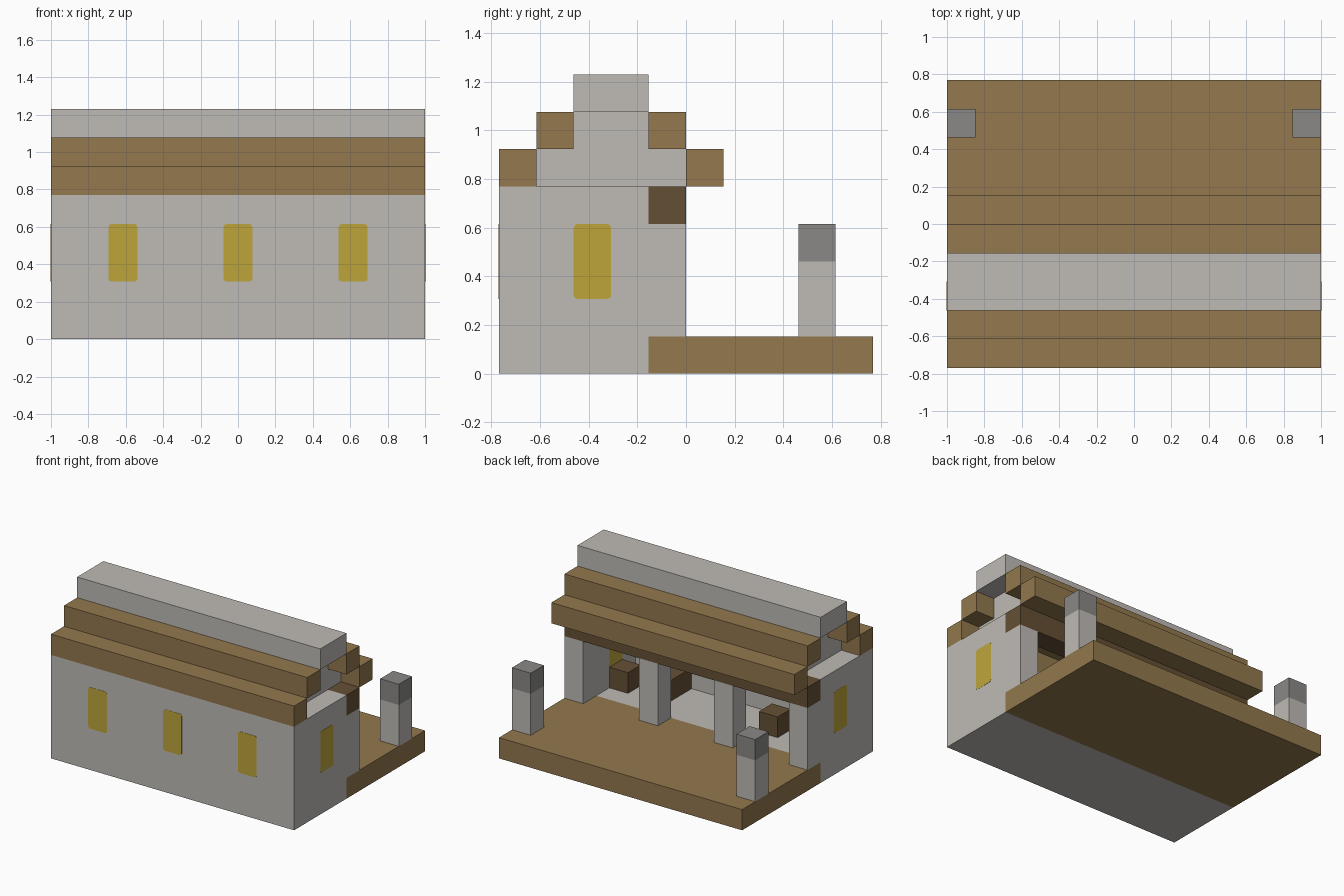
import bpy, bmesh
from mathutils import Vector

old = bpy.data.objects.get("Cube")
if old:
    bpy.data.objects.remove(old, do_unlink=True)

U = 2 / 13  # one block


def srgb(hexcode):
    vals = [int(hexcode[i:i + 2], 16) / 255 for i in (0, 2, 4)]
    return [v / 12.92 if v < 0.04 else ((v + 0.055) / 1.055) ** 2.4 for v in vals] + [1]


def material(name, hexcode):
    m = bpy.data.materials.new(name)
    m.use_nodes = True
    m.diffuse_color = srgb(hexcode)
    m.node_tree.nodes["Principled BSDF"].inputs["Base Color"].default_value = srgb(hexcode)
    return m


STONE = material("pale stone", "BFBBB6")
CAP = material("dark stone", "8A8987")
WOOD = material("brown planks", "93784E")
LOG = material("dark wood", "655034")
GLASS = material("yellow glass", "BFA53B")


def box(name, mat, x, y, z, chamfer_axis=None):
    """Box from (low, high) spans in block units, with optional cut corners around one axis."""
    lo, hi = (Vector(p) * U for p in zip(x, y, z))
    bm = bmesh.new()
    bmesh.ops.create_cube(bm, size=1)
    for v in bm.verts:
        v.co = Vector(((lo + hi) / 2)[i] + v.co[i] * (hi - lo)[i] for i in range(3))
    if chamfer_axis is not None:
        edges = [e for e in bm.edges
                 if abs((e.verts[0].co - e.verts[1].co).normalized()[chamfer_axis]) > 0.9]
        bmesh.ops.bevel(bm, geom=edges, offset=0.1 * U, segments=2, profile=0.5, affect='EDGES')
    me = bpy.data.meshes.new(name)
    bm.to_mesh(me)
    bm.free()
    me.materials.append(mat)
    ob = bpy.data.objects.new(name, me)
    bpy.context.collection.objects.link(ob)
    return ob


FULL = (-6.5, 6.5)


def end_span(side, outer, inner):
    return tuple(sorted((side * outer, side * inner)))


# Floors and front wall
box("porch_deck", WOOD, FULL, (-1, 5), (0, 1))
box("room_floor", STONE, (-5.5, 5.5), (-4, -1), (0, 1))
box("front_wall", STONE, (-5.5, 5.5), (-5, -4), (0, 5))

# End walls, recessed stepped gables, end windows and free-standing deck posts
for side, tag in ((1, "left"), (-1, "right")):
    outer = end_span(side, 6.5, 5.5)
    recessed = end_span(side, 5.5, 4.5)
    box(tag + "_end_wall", STONE, outer, (-5, -1), (0, 5))
    box(tag + "_gable_lower", STONE, recessed, (-4, 0), (5, 6))
    box(tag + "_gable_upper", STONE, recessed, (-3, -1), (6, 7))
    box(tag + "_end_window", GLASS, end_span(side, 6.51, 5.49), (-3, -2), (2, 4), 0)
    box(tag + "_deck_post", STONE, outer, (3, 4), (1, 3))
    box(tag + "_deck_post_cap", CAP, outer, (3, 4), (3, 4))

# Front windows, visible from both sides of the wall
for i, x in enumerate((-4, 0, 4)):
    box(f"front_window_{i}", GLASS, (x - .5, x + .5), (-5.01, -3.99), (2, 4), 1)

# Porch posts and the beam they carry
for i in range(4):
    x = -6.5 + 4 * i
    box(f"porch_post_{i}", STONE, (x, x + 1), (-1, 0), (1, 4))
box("porch_beam", LOG, FULL, (-1, 0), (4, 5))

# Stepped roof, mirrored about the ridge
for step in range(2):
    reach = 3 - step
    box(f"front_roof_step_{step}", WOOD, FULL, (-2 - reach, -1 - reach), (5 + step, 6 + step))
    box(f"back_roof_step_{step}", WOOD, FULL, (-3 + reach, -2 + reach), (5 + step, 6 + step))
box("roof_ridge", STONE, FULL, (-3, -1), (7, 8))

# Wooden seats inside
for i, (x, depth) in enumerate(((-3.5, 1), (2.5, 2), (4.5, 1))):
    box(f"seat_{i}", LOG, (x, x + 1), (-2 - depth, -2), (1, 2))
